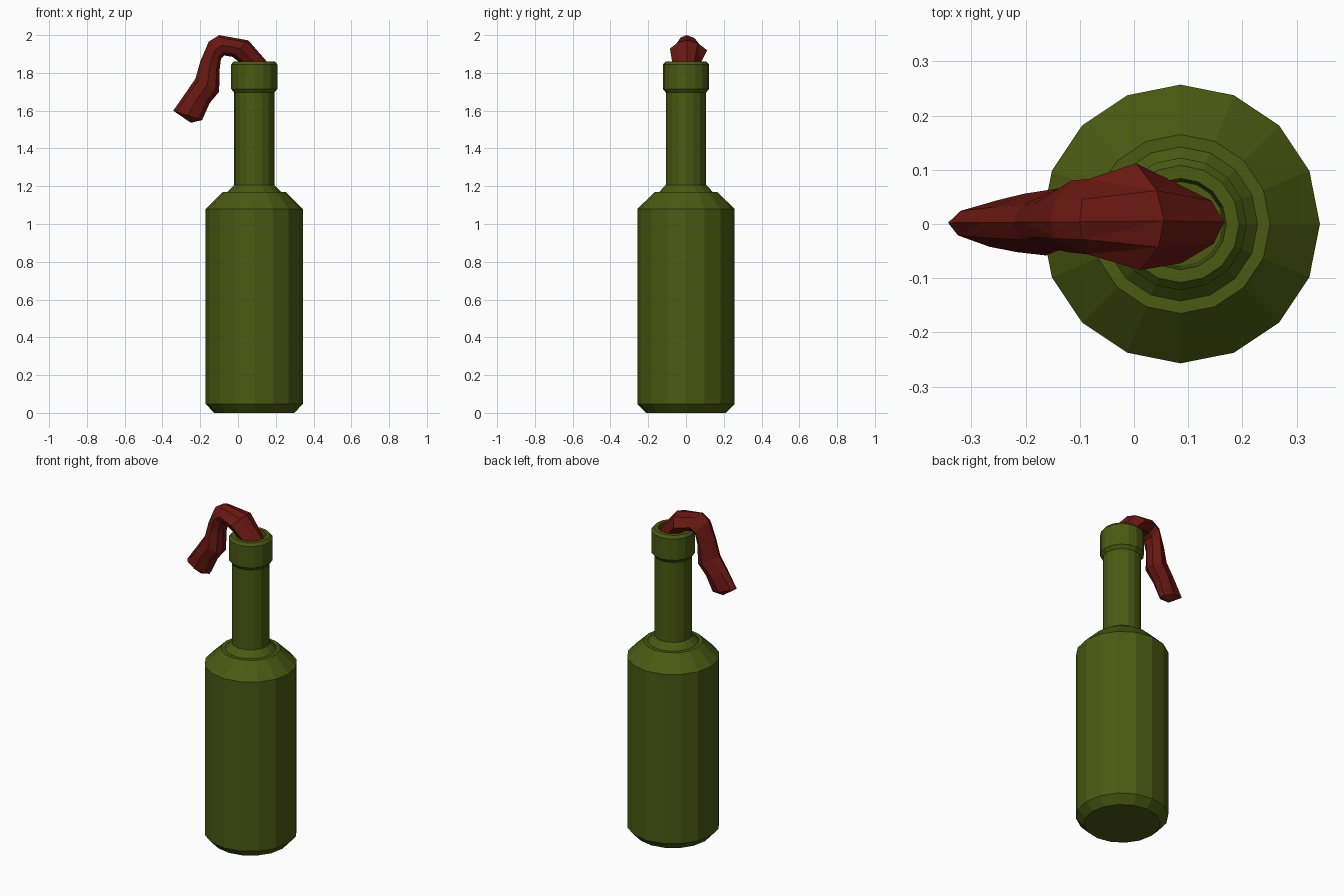
import bpy, bmesh
from math import sin, cos, pi

if "Cube" in bpy.data.objects:
    bpy.data.objects.remove(bpy.data.objects["Cube"])

CX = 0.086      # bottle axis
SIDES = 16


def material(name, rgb):
    m = bpy.data.materials.new(name)
    m.diffuse_color = (*rgb, 1)
    m.use_nodes = True
    m.node_tree.nodes["Principled BSDF"].inputs["Base Color"].default_value = m.diffuse_color
    return m


def loft(name, rings, mat, tip_start=None, tip_end=None):
    """Skin a list of equal-length point rings; ends are flat or pulled to a tip."""
    bm = bmesh.new()
    loops = [[bm.verts.new(p) for p in ring] for ring in rings]
    n = len(rings[0])
    for a, b in zip(loops, loops[1:]):
        for i in range(n):
            j = (i + 1) % n
            bm.faces.new((a[i], a[j], b[j], b[i]))
    for loop, tip in ((loops[0], tip_start), (loops[-1], tip_end)):
        if tip:
            t = bm.verts.new(tip)
            for i in range(n):
                bm.faces.new((loop[i], loop[(i + 1) % n], t))
        else:
            bm.faces.new(loop)
    bmesh.ops.recalc_face_normals(bm, faces=bm.faces)
    me = bpy.data.meshes.new(name)
    bm.to_mesh(me)
    bm.free()
    me.materials.append(mat)
    ob = bpy.data.objects.new(name, me)
    bpy.context.collection.objects.link(ob)
    return ob


# Bottle: profile of (radius, height), up the outside and down into the mouth
profile = [(0.212, 0), (0.257, 0.047), (0.257, 1.08), (0.165, 1.17),
           (0.142, 1.17), (0.106, 1.207), (0.106, 1.695), (0.122, 1.715),
           (0.122, 1.845), (0.108, 1.861), (0.084, 1.861), (0.078, 1.70)]
loft("bottle", [[(CX + r * cos(2 * pi * i / SIDES), r * sin(2 * pi * i / SIDES), z)
                 for i in range(SIDES)] for r, z in profile],
     material("green_glass", (0.07, 0.1, 0.006)))

# Rag: sections of outer (x, z), inner (x, z), y min, y max, from mouth to loose end
sections = [(0.155, 1.76, 0.02, 1.76, -0.065, 0.065),
            (0.166, 1.845, 0.01, 1.855, -0.072, 0.078),
            (0.055, 1.972, -0.03, 1.885, -0.085, 0.112),
            (-0.10, 2.00, -0.072, 1.892, -0.056, 0.083),
            (-0.155, 1.965, -0.09, 1.875, -0.052, 0.080),
            (-0.20, 1.86, -0.097, 1.82, -0.046, 0.066),
            (-0.225, 1.77, -0.10, 1.70, -0.058, 0.064),
            (-0.28, 1.69, -0.15, 1.64, -0.052, 0.056),
            (-0.343, 1.60, -0.19, 1.55, -0.042, 0.044)]
# Cross-section: fraction from outer to inner, fraction of the half width
shape = [(0, 0.05), (0.15, 0.55), (0.6, 1), (0.95, 0.55),
         (1, -0.1), (0.85, -0.7), (0.5, -1), (0.12, -0.5)]
rings = []
for ox, oz, ix, iz, y0, y1 in sections:
    rings.append([(ox + (ix - ox) * f, w * (y1 if w > 0 else -y0), oz + (iz - oz) * f)
                  for f, w in shape])
rag = loft("rag", rings, material("red_cloth", (0.14, 0.009, 0.006)),
           tip_end=(-0.25, 0.0, 1.536))

# Creased cloth: split the rag into flat triangles
bm = bmesh.new()
bm.from_mesh(rag.data)
bmesh.ops.triangulate(bm, faces=bm.faces)
bm.to_mesh(rag.data)
bm.free()
